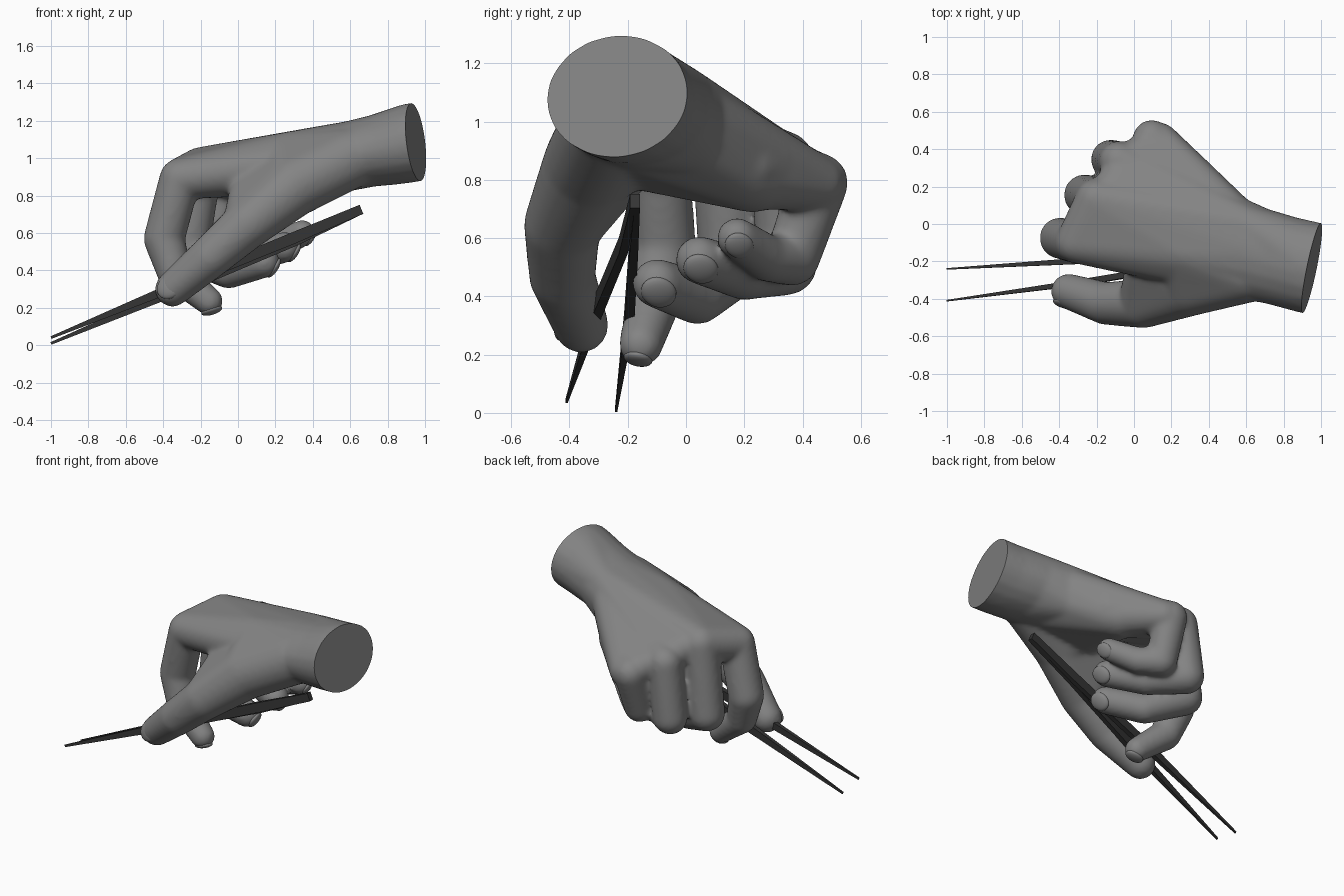
import bpy, bmesh
from mathutils import Vector, Matrix

if "Cube" in bpy.data.objects:
    bpy.data.objects.remove(bpy.data.objects["Cube"])


def link(name, bm, mat):
    me = bpy.data.meshes.new(name)
    bm.to_mesh(me)
    bm.free()
    me.materials.append(mat)
    ob = bpy.data.objects.new(name, me)
    bpy.context.collection.objects.link(ob)
    return ob


def shade(ob, angle=0.7):
    bpy.ops.object.select_all(action='DESELECT')
    ob.select_set(True)
    bpy.context.view_layer.objects.active = ob
    bpy.ops.object.shade_smooth_by_angle(angle=angle)


def material(name, value):
    m = bpy.data.materials.new(name)
    m.diffuse_color = (value, value, value, 1)
    m.use_nodes = True
    m.node_tree.nodes["Principled BSDF"].inputs["Base Color"].default_value = m.diffuse_color
    return m


def hull(target, *balls):
    """Convex skin around balls given as (x, y, z, radius or radii)."""
    bm = bmesh.new()
    for x, y, z, r in balls:
        r = r if isinstance(r, tuple) else (r, r, r)
        r = [q + .003 for q in r]  # makes up for the later softening
        bmesh.ops.create_icosphere(bm, subdivisions=3, radius=1,
                                   matrix=Matrix.Translation((x, y, z)) @ Matrix.Diagonal((*r, 1)))
    res = bmesh.ops.convex_hull(bm, input=bm.verts[:])
    junk = {v for v in res["geom_interior"] + res["geom_unused"] if isinstance(v, bmesh.types.BMVert)}
    bmesh.ops.delete(bm, geom=list(junk), context='VERTS')
    bmesh.ops.recalc_face_normals(bm, faces=bm.faces[:])
    me = bpy.data.meshes.new("tmp")
    bm.to_mesh(me)
    bm.free()
    target.from_mesh(me)
    bpy.data.meshes.remove(me)


grey = material("dark_grey", .23)
dark = material("dark_metal", .035)

# joints of each finger from knuckle to tip: x, y, z, radius
fingers = {
    "index": [(-.31, -.10, .89, .108), (-.395, -.075, .57, .108), (-.34, -.11, .385, .09), (-.155, -.155, .235, .073)],
    "middle": [(-.20, .13, .945, .112), (-.265, .155, .50, .108), (-.05, .04, .395, .09), (.14, -.10, .445, .082)],
    "ring": [(-.08, .335, .86, .105), (-.125, .345, .51, .104), (.07, .20, .475, .086), (.25, .045, .525, .08)],
    "pinky": [(.095, .455, .79, .10), (.09, .365, .53, .092), (.20, .28, .53, .078), (.345, .175, .60, .068)],
    "thumb": [(.30, -.33, .85, .16), (.05, -.425, .645, .13), (-.15, -.425, .47, .112), (-.35, -.36, .30, .092)],
}

# hand: forearm, palm, thumb base and fingers fused into one skin
bm = bmesh.new()
end = (1.15, -.28, 1.12, (.06, .25, .213))
mid = (.88, -.22, 1.075, (.08, .25, .210))
low = (.72, -.175, 1.04, (.08, .252, .19))
wrist = (.58, -.13, 1.01, (.10, .268, .185))
ulna = (.60, -.01, 1.075, .11)
heel = (.52, .03, .92, .105)
hull(bm, end, mid)
hull(bm, mid, low, ulna)
hull(bm, low, wrist, ulna, heel)
k = {n: f[0] for n, f in fingers.items()}
# outer palm knuckles are set back a little so the finger knuckles stand proud
s = {n: (x + .045, y - .01, z, r * .94) for n, (x, y, z, r) in k.items()}
hull(bm, wrist, ulna, k["index"], k["middle"], (.28, -.14, .98, .16))
hull(bm, wrist, ulna, heel, s["middle"], s["ring"], (.30, .11, .90, .16))
hull(bm, wrist, heel, s["ring"], s["pinky"], (.33, .20, .83, .13))
for n, start in (("middle", (.3, 0, 1.0, .13)), ("ring", (.3, .12, .93, .12)), ("pinky", (.36, .2, .86, .12))):
    hull(bm, start, k[n])
hull(bm, wrist, heel, (.26, -.12, .90, .14), (.30, .23, .82, .13))
hull(bm, (.60, -.26, 1.0, .16), k["thumb"], (.28, -.14, .98, .16))
hull(bm, k["thumb"], fingers["thumb"][1], (.05, -.14, .90, .08))
for chain in fingers.values():
    for a, b in zip(chain, chain[1:]):
        hull(bm, a, b)
hand = link("hand", bm, grey)
rem = hand.modifiers.new("fuse", 'REMESH')
rem.mode = 'VOXEL'
rem.voxel_size = .013
smo = hand.modifiers.new("soften", 'SMOOTH')
smo.factor, smo.iterations = .5, 16
ev = hand.evaluated_get(bpy.context.evaluated_depsgraph_get())
skin = bpy.data.meshes.new_from_object(ev)
hand.modifiers.clear()

# flat cut through the forearm
bm = bmesh.new()
bm.from_mesh(skin)
res = bmesh.ops.bisect_plane(bm, geom=bm.verts[:] + bm.edges[:] + bm.faces[:], plane_co=(.95, -.235, 1.09),
                             plane_no=(1, -.21, .13), clear_outer=True)
rim = [e for e in res["geom_cut"] if isinstance(e, bmesh.types.BMEdge)]
bmesh.ops.contextual_create(bm, geom=rim)
for f in bm.faces:
    f.material_index = 0
bm.to_mesh(hand.data)
bm.free()
shade(hand)

# fingernails: thin ovals on the back of each fingertip
facing = {"thumb": (-.25, -1, .2), "middle": (.8, .1, -.5), "ring": (.8, .1, -.5), "pinky": (.8, .15, -.5)}
for name, chain in fingers.items():
    p, d, t = (Vector(c[:3]) for c in chain[1:])
    r = chain[3][3]
    along = (t - d).normalized()
    out = Vector(facing.get(name, d - p)).normalized()
    along = (along - out * out.dot(along)).normalized()
    side = out.cross(along)
    rot = Matrix((along, side, out)).transposed().to_4x4()
    pos = t + out * r * .72
    bm = bmesh.new()
    bmesh.ops.create_uvsphere(bm, u_segments=24, v_segments=12, radius=1,
                              matrix=Matrix.Translation(pos) @ rot @ Matrix.Diagonal((r * .8, r * .68, r * .29, 1)))
    shade(link(name + "_nail", bm, grey))

# tweezers: two flat tapering arms meeting at the back end
arms = {
    "tweezer_front_arm": [(.66, -.182, .727, .026, .02), (.30, -.215, .575, .031, .03),
                          (-.25, -.308, .35, .028, .034), (-1, -.41, .041, .007, .008)],
    "tweezer_rear_arm": [(.66, -.168, .727, .026, .02), (.30, -.18, .56, .031, .03),
                         (-.25, -.195, .325, .028, .034), (-1, -.24, .01, .007, .008)],
}
for name, pts in arms.items():
    bm = bmesh.new()
    rings = []
    for x, y, z, h, w in pts:
        up = Vector((-.38, 0, .92)) * h
        ys = Vector((0, w / 2, 0))
        c = Vector((x, y, z))
        rings.append([bm.verts.new(c + q) for q in (up + ys, up - ys, -up - ys, -up + ys)])
    for a, b in zip(rings, rings[1:]):
        for i in range(4):
            bm.faces.new((a[i], a[(i + 1) % 4], b[(i + 1) % 4], b[i]))
    bm.faces.new(rings[0])
    bm.faces.new(rings[-1])
    bmesh.ops.recalc_face_normals(bm, faces=bm.faces[:])
    shade(link(name, bm, dark), .4)
